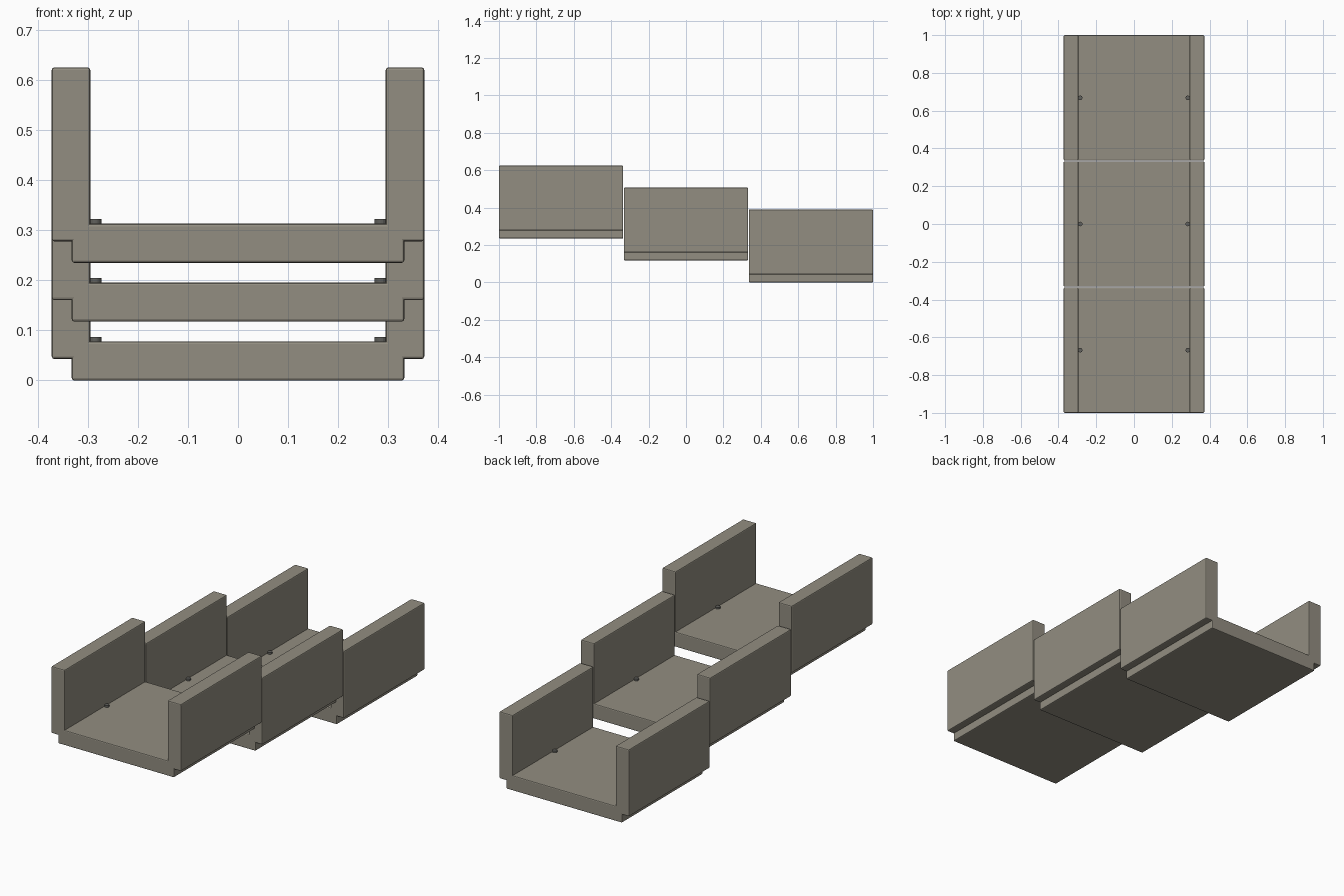
import bpy, bmesh
from mathutils import Matrix

if "Cube" in bpy.data.objects:
    bpy.data.objects.remove(bpy.data.objects["Cube"])

LENGTH, PITCH, STEP = 0.664, 0.668, 0.1175

# right half of the channel cross-section (x, z), mirrored for the left half
HALF = [(0.332, 0), (0.332, 0.043), (0.372, 0.043),
        (0.372, 0.39), (0.295, 0.39), (0.295, 0.078)]
PROFILE = HALF + [(-x, z) for x, z in reversed(HALF)]


def add_object(name, bm):
    bmesh.ops.recalc_face_normals(bm, faces=bm.faces)
    mesh = bpy.data.meshes.new(name)
    bm.to_mesh(mesh)
    bm.free()
    obj = bpy.data.objects.new(name, mesh)
    bpy.context.collection.objects.link(obj)
    return obj


def channel(name, y, z):
    # U-shaped concrete trough with recessed foot and softened edges
    bm = bmesh.new()
    face = bm.faces.new([bm.verts.new((px, y - LENGTH / 2, z + pz)) for px, pz in PROFILE])
    out = bmesh.ops.extrude_face_region(bm, geom=[face])
    bmesh.ops.translate(bm, vec=(0, LENGTH, 0),
                        verts=[v for v in out["geom"] if isinstance(v, bmesh.types.BMVert)])
    bmesh.ops.recalc_face_normals(bm, faces=bm.faces)
    outer = [e for e in bm.edges if e.is_convex]
    bmesh.ops.bevel(bm, geom=outer, offset=0.005, segments=2, profile=0.5, affect='EDGES')
    return add_object(name, bm)


def stud(name, x, y, z):
    # small round stud beside the wall
    bm = bmesh.new()
    bmesh.ops.create_cone(bm, cap_ends=True, segments=16, radius1=0.012, radius2=0.012,
                          depth=0.018, matrix=Matrix.Translation((x, y, z)))
    obj = add_object(name, bm)
    mat = bpy.data.materials.get("dark_metal") or bpy.data.materials.new("dark_metal")
    mat.diffuse_color = (0.12, 0.12, 0.11, 1)
    mat.use_nodes = True
    mat.node_tree.nodes["Principled BSDF"].inputs["Base Color"].default_value = mat.diffuse_color
    obj.data.materials.append(mat)


concrete = bpy.data.materials.new("concrete")
concrete.diffuse_color = (0.29, 0.27, 0.22, 1)
concrete.use_nodes = True
concrete.node_tree.nodes["Principled BSDF"].inputs["Base Color"].default_value = concrete.diffuse_color

# three troughs stepping down towards the back
for i in range(3):
    y, z = (i - 1) * PITCH, (2 - i) * STEP
    channel(f"trough_{i + 1}", y, z).data.materials.append(concrete)
    for side, label in ((-1, "left"), (1, "right")):
        stud(f"stud_{label}_{i + 1}", side * 0.285, y, z + 0.078)
